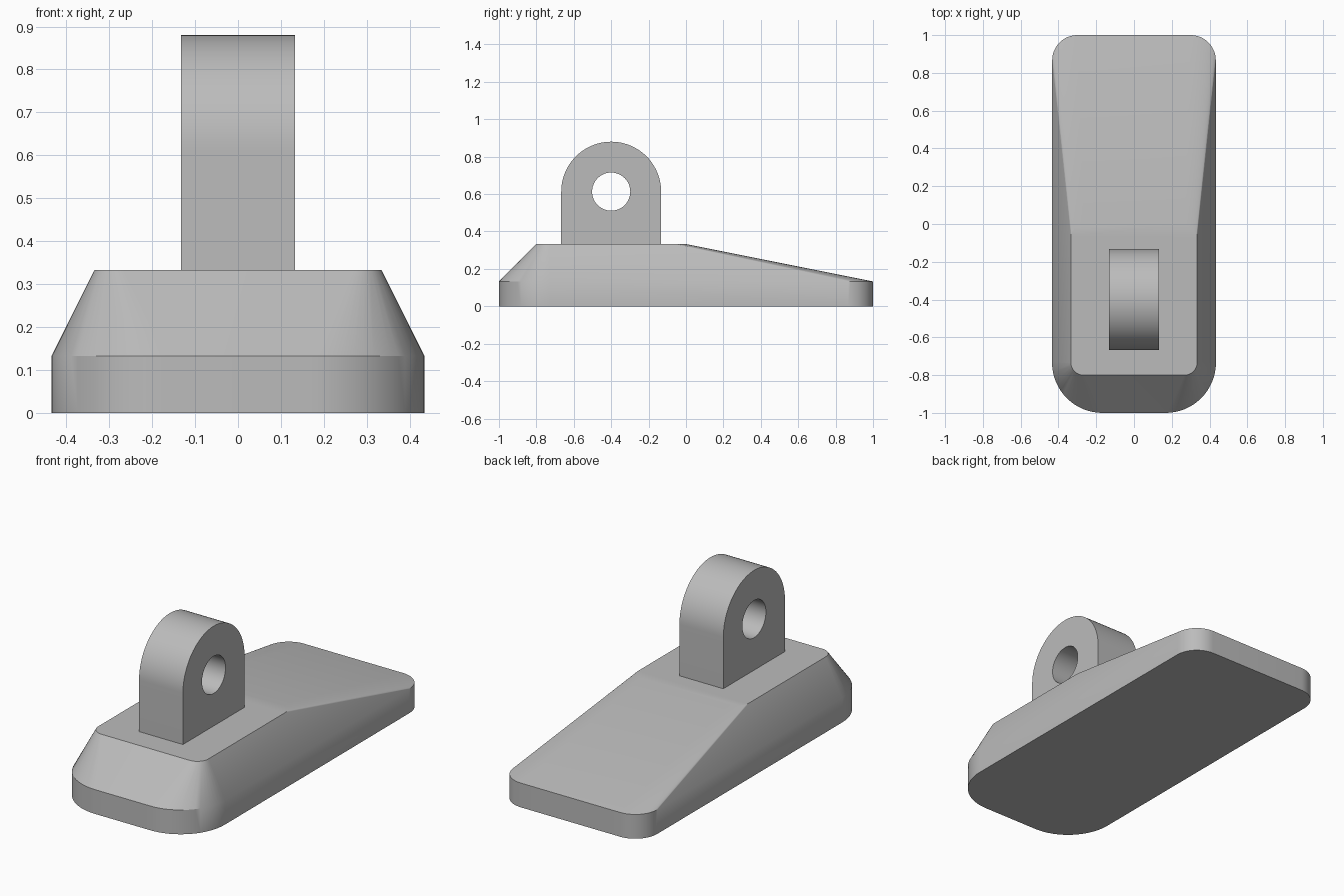
import bpy, bmesh, math
from mathutils import Vector

if "Cube" in bpy.data.objects:
    bpy.data.objects.remove(bpy.data.objects["Cube"])

grey = bpy.data.materials.new("light grey")
grey.use_nodes = True
colour = (0.5, 0.5, 0.5, 1)
grey.diffuse_color = colour
grey.node_tree.nodes["Principled BSDF"].inputs["Base Color"].default_value = colour


def arc(cx, cy, r, start, end, n):
    angles = [math.radians(start + (end - start) * i / n) for i in range(n + 1)]
    return [(cx + r * math.cos(a), cy + r * math.sin(a)) for a in angles]


def finish(bm, name):
    bmesh.ops.recalc_face_normals(bm, faces=bm.faces)
    mesh = bpy.data.meshes.new(name)
    bm.to_mesh(mesh)
    bm.free()
    mesh.materials.append(grey)
    obj = bpy.data.objects.new(name, mesh)
    bpy.context.collection.objects.link(obj)
    bpy.ops.object.select_all(action="DESELECT")
    obj.select_set(True)
    bpy.context.view_layer.objects.active = obj
    bpy.ops.object.shade_smooth_by_angle(angle=math.radians(30))
    return obj


# Wedge base: hull around rounded corner posts, (x, y, radius, start angle, heights)
corners = [
    (0.167, -0.733, 0.267, -90, (0, 0.133)),   # wide lower front
    (0.3, 0.867, 0.133, 0, (0, 0.133)),        # lower back
    (0.267, -0.733, 0.067, -90, (0.333,)),     # deck front
    (0.267, -0.067, 0.067, 0, (0.333,)),       # deck rear
]
bm = bmesh.new()
for cx, cy, r, start, heights in corners:
    for x, y in arc(cx, cy, r, start, start + 90, 16):
        for z in heights:
            for side in (1, -1):
                bm.verts.new((side * x, y, z))
bmesh.ops.convex_hull(bm, input=bm.verts)
bmesh.ops.dissolve_limit(bm, angle_limit=math.radians(0.1),
                         verts=bm.verts, edges=bm.edges)
finish(bm, "wedge_base")

# Upright lug: arched profile with a round eye, extruded across the width
half_width, lug_y, eye_z, lug_r = 0.133, -0.4, 0.613, 0.267
outer = arc(lug_y, eye_z, lug_r, 0, 180, 48)
outer += [(lug_y - lug_r, 0.32), (lug_y + lug_r, 0.32)]
eye = arc(lug_y, eye_z, 0.102, 0, 360, 48)[:-1]
bm = bmesh.new()
edges = []
for loop in (outer, eye):
    verts = [bm.verts.new((-half_width, y, z)) for y, z in loop]
    edges += [bm.edges.new((v, verts[i - 1])) for i, v in enumerate(verts)]
bmesh.ops.triangle_fill(bm, use_beauty=True, edges=edges, normal=Vector((-1, 0, 0)))
result = bmesh.ops.extrude_face_region(bm, geom=bm.faces[:], use_keep_orig=True)
moved = [g for g in result["geom"] if isinstance(g, bmesh.types.BMVert)]
bmesh.ops.translate(bm, verts=moved, vec=(2 * half_width, 0, 0))
finish(bm, "eye_lug")
